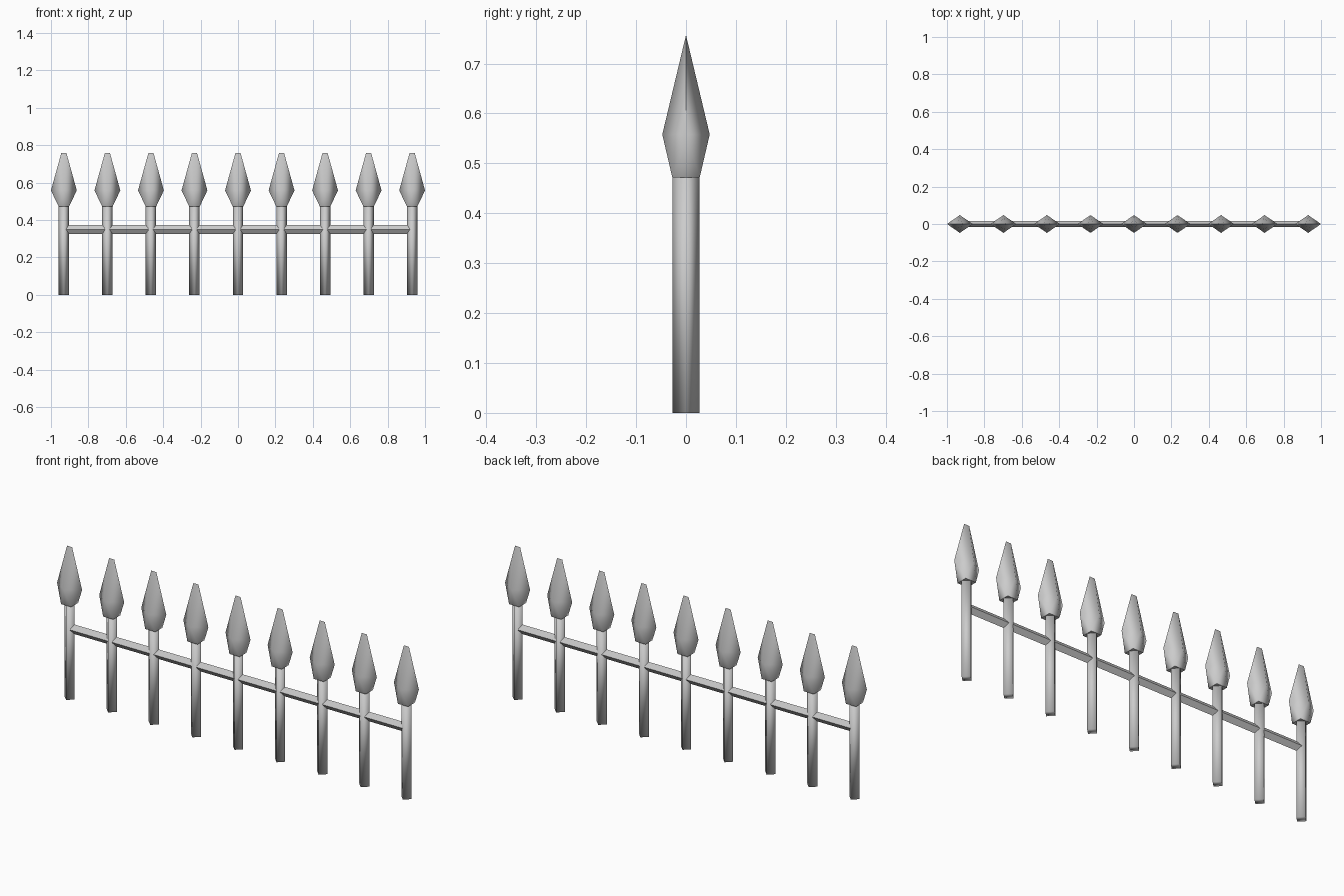
import bpy, bmesh, math

if "Cube" in bpy.data.objects:
    bpy.data.objects.remove(bpy.data.objects["Cube"])

COUNT, REACH = 9, 0.931
RX, RY = 0.028, 0.0275
BASE, BELLY, TIP = 0.472, 0.558, 0.757


def hull_object(name, points, x=0.0, angle=50):
    # Convex solid spanned by a few points
    bm = bmesh.new()
    for p in points:
        bm.verts.new(p)
    bmesh.ops.convex_hull(bm, input=bm.verts)
    bmesh.ops.dissolve_limit(bm, angle_limit=0.01, verts=bm.verts, edges=bm.edges)
    bmesh.ops.recalc_face_normals(bm, faces=bm.faces)
    mesh = bpy.data.meshes.new(name)
    bm.to_mesh(mesh)
    bm.free()
    ob = bpy.data.objects.new(name, mesh)
    ob.location.x = x
    bpy.context.collection.objects.link(ob)
    bpy.ops.object.select_all(action='DESELECT')
    ob.select_set(True)
    bpy.context.view_layer.objects.active = ob
    bpy.ops.object.shade_smooth_by_angle(angle=math.radians(angle))
    return ob


def diamond(a, b):
    return [(a, 0), (0, b), (-a, 0), (0, -b)]


# Diamond-section post
post = [(x, y, z) for z in (0, BASE) for x, y in diamond(RX, RY)]

# Spearhead: square base, wide diamond belly, short chisel tip
head = [(sx * RX, sy * RY, BASE) for sx in (-1, 1) for sy in (-1, 1)]
head += [(x, y, BELLY) for x, y in diamond(0.069, 0.0475)]
head += [(-0.014, 0, TIP), (0.014, 0, TIP)]

for i in range(COUNT):
    x = -REACH + 2 * REACH * i / (COUNT - 1)
    hull_object(f"post_{i + 1}", post, x, 91)
    hull_object(f"spearhead_{i + 1}", head, x, 60)

# Diamond-section cross rail running between the end posts
rail = [(x, y, 0.35 + z) for x in (-REACH, REACH) for y, z in diamond(0.017, 0.024)]
hull_object("cross_rail", rail, 0, 60)
